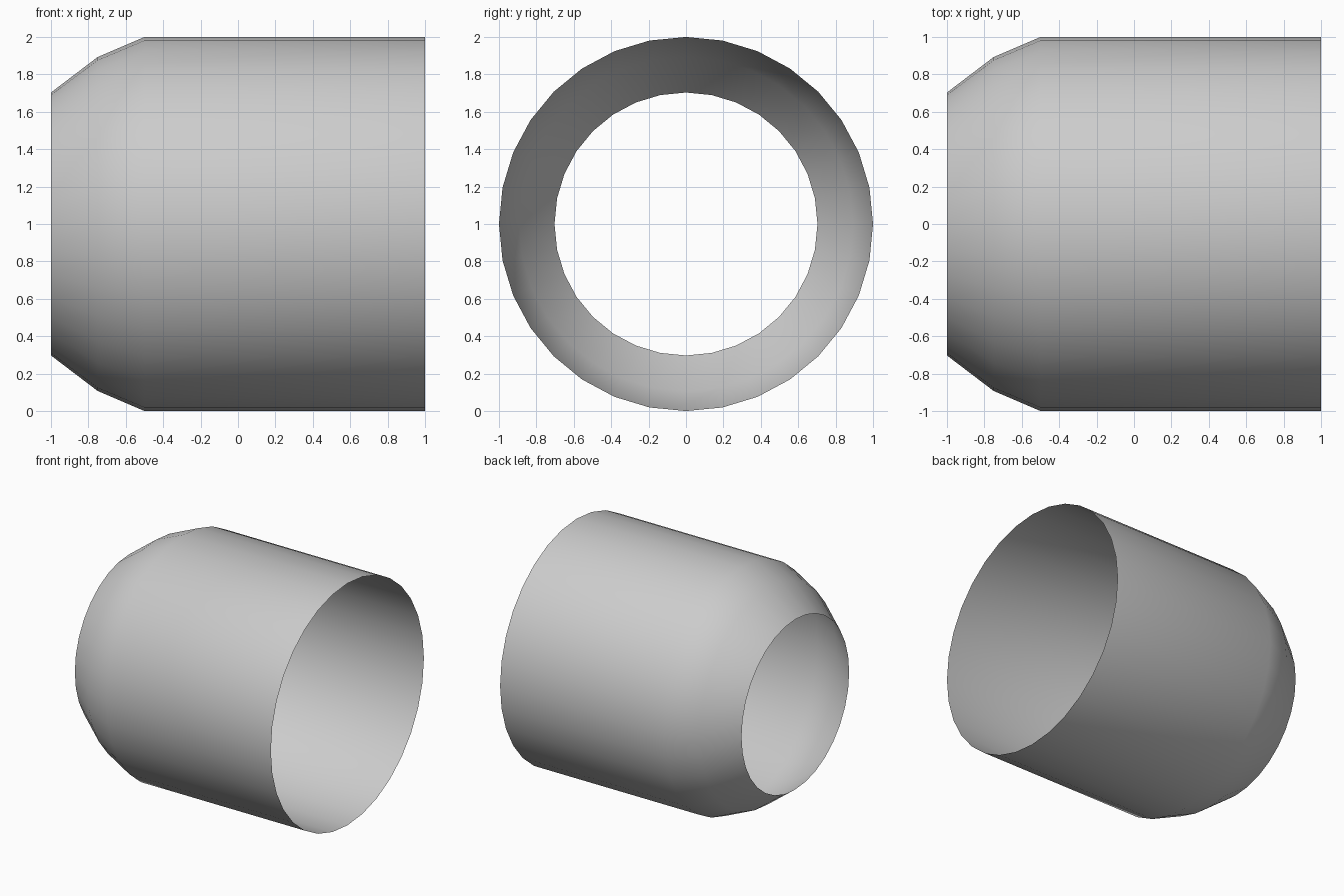
import bpy, bmesh
from math import sin, cos, tau

if "Cube" in bpy.data.objects:
    bpy.data.objects.remove(bpy.data.objects["Cube"])

SIDES = 32
# (x, radius) along the sleeve axis: narrow mouth, rounded shoulder, straight barrel
PROFILE = [(-1.0, 0.703), (-0.75, 0.893), (-0.5, 1.0), (1.0, 1.0)]


def lathe_x(name, profile, sides, height):
    """Open, thin shell turned around a line parallel to x."""
    bm = bmesh.new()
    rings = [[bm.verts.new((x, r * sin(tau * i / sides), height + r * cos(tau * i / sides)))
              for i in range(sides)] for x, r in profile]
    for a, b in zip(rings, rings[1:]):
        for i in range(sides):
            j = (i + 1) % sides
            face = bm.faces.new((a[i], b[i], b[j], a[j]))
            face.smooth = True
            # normals point away from the axis
            face.normal_update()
            c = face.calc_center_median()
            if face.normal.y * c.y + face.normal.z * (c.z - height) < 0:
                face.normal_flip()
    mesh = bpy.data.meshes.new(name)
    bm.to_mesh(mesh)
    bm.free()
    obj = bpy.data.objects.new(name, mesh)
    bpy.context.collection.objects.link(obj)
    return obj


# tapered open sleeve
lathe_x("tapered_sleeve", PROFILE, SIDES, 1.0)
